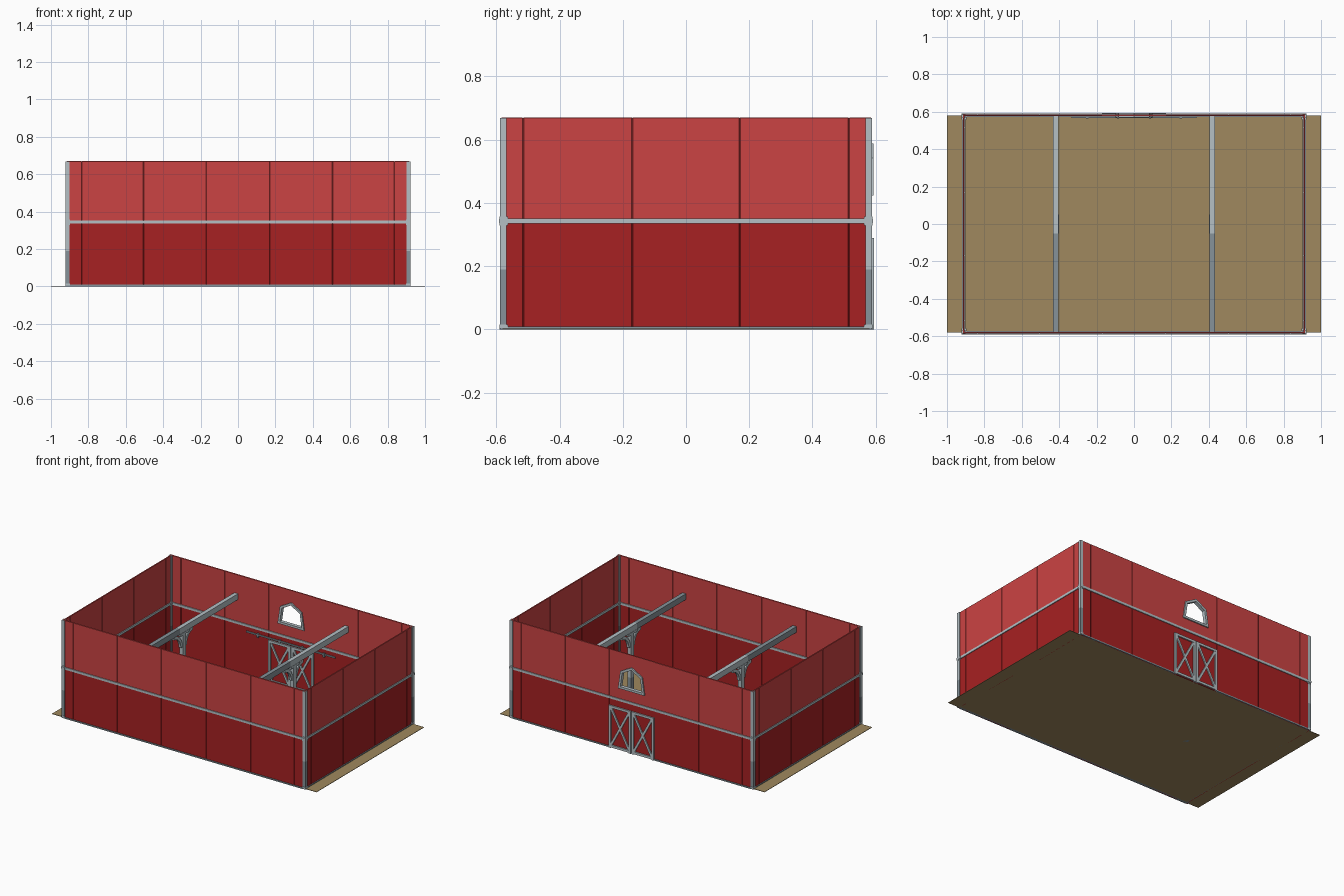
import bpy, bmesh, math
from mathutils import Vector

if "Cube" in bpy.data.objects:
    bpy.data.objects.remove(bpy.data.objects["Cube"])


def mat(name, col):
    m = bpy.data.materials.new(name)
    m.diffuse_color = (*col, 1)
    m.use_nodes = True
    m.node_tree.nodes["Principled BSDF"].inputs["Base Color"].default_value = m.diffuse_color
    return m


UPPER = mat("upper red", (0.60, 0.056, 0.056))
LOWER = mat("lower dark red", (0.39, 0.015, 0.016))
LIGHT = mat("light grey timber", (0.46, 0.53, 0.56))
DARK = mat("dark grey timber", (0.24, 0.29, 0.32))
EARTH = mat("tan earth", (0.35, 0.25, 0.112))

HX, HY, H, MID, T = 0.915, 0.585, 0.67, 0.343, 0.008


def finish(name, bm, m, bevel=0):
    bmesh.ops.recalc_face_normals(bm, faces=bm.faces)
    me = bpy.data.meshes.new(name)
    bm.to_mesh(me)
    bm.free()
    me.materials.append(m)
    ob = bpy.data.objects.new(name, me)
    bpy.context.collection.objects.link(ob)
    if bevel:
        mod = ob.modifiers.new("bevel", 'BEVEL')
        mod.width, mod.segments = bevel, 1
    return ob


def box(name, x, y, z, m, bevel=0):
    """Box from (min, max) pairs."""
    bm = bmesh.new()
    bmesh.ops.create_cube(bm, size=1)
    for v in bm.verts:
        v.co = Vector([(a + b) / 2 + c * abs(b - a) for (a, b), c in zip((x, y, z), v.co)])
    return finish(name, bm, m, bevel)


def prism(name, pts, lo, hi, m, axis='y'):
    """Extrude a profile of (u, z) points along y or x."""
    bm = bmesh.new()
    place = (lambda u, z: (u, lo, z)) if axis == 'y' else (lambda u, z: (lo, u, z))
    f = bm.faces.new([bm.verts.new(place(*p)) for p in pts])
    ext = bmesh.ops.extrude_face_region(bm, geom=[f])
    d = (0, hi - lo, 0) if axis == 'y' else (hi - lo, 0, 0)
    bmesh.ops.translate(bm, vec=d, verts=[g for g in ext["geom"] if isinstance(g, bmesh.types.BMVert)])
    return finish(name, bm, m)


def bar(name, a, b, w, lo, hi, m, axis='y'):
    """Slanted flat bar between two (u, z) points."""
    a, b = Vector(a), Vector(b)
    d = (b - a).normalized()
    n = Vector((-d.y, d.x)) * w / 2
    return prism(name, [a + n, b + n, b - n, a - n], lo, hi, m, axis)


# earth floor
box("floor", (-1, 1), (-0.58, 0.58), (0, 0.003), EARTH)

# wall panels, two tiers, split at the seams
xs = [-HX, -0.835, -0.505, -0.17, 0.17, 0.505, 0.835, HX]
ys = [-HY, -0.515, -0.17, 0.17, 0.515, HY]
for tier, m, z in (("lower", LOWER, (0, MID)), ("upper", UPPER, (MID, H))):
    for side, s in (("front", -1), ("back", 1)):
        for a, b in zip(xs, xs[1:]):
            if s == 1 and abs(a + b) < 0.01:
                continue
            box(f"{side}_{tier}_panel", (a, b), (s * (HY - T), s * HY), z, m, 0.002)
    for side, s in (("left", -1), ("right", 1)):
        for a, b in zip(ys, ys[1:]):
            box(f"{side}_{tier}_panel", (s * (HX - T), s * HX), (a, b), z, m, 0.002)

# window panel in the back wall, built as two halves round the opening
outer = [(0, 0.588), (0.082, 0.543), (0.10, 0.423)]
inner = [(0, 0.570), (0.068, 0.533), (0.082, 0.438)]
for s in (-1, 1):
    hole = [(0, 0.578), (0.075, 0.538), (0.09, 0.43), (0, 0.43)]
    pts = [(0, MID), (0.17, MID), (0.17, H), (0, H)] + hole
    prism("window_wall_panel", [(s * x, z) for x, z in pts], HY - T, HY, UPPER)
    o = outer + [(0, 0.423)]
    i = inner + [(0, 0.438)]
    prism("window_frame", [(s * x, z) for x, z in o + i[::-1]], HY - T - 0.008, HY + 0.008, LIGHT)

# wall below the window, above the doors
DW, DH = 0.17, 0.29
box("door_lintel_wall", (-DW, DW), (HY - T, HY), (DH, MID), LOWER)

# double doors, braced on both faces
for s in (-1, 1):
    a, b = sorted((s * 0.002, s * DW))
    box("door_leaf", (a, b), (HY - T, HY), (0, DH), LOWER)
    for lo, hi in ((HY, HY + 0.009), (HY - T - 0.009, HY - T)):
        w = 0.016
        for x in (a, b - w):
            box("door_stile", (x, x + w), (lo, hi), (0, DH), LIGHT)
        for z in (0.004, DH - w):
            box("door_rail", (a + w, b - w), (lo, hi), (z, z + w), LIGHT)
        bar("door_brace", (a + w, 0.02), (b - w, DH - w), 0.015, lo + 0.001, hi - 0.001, LIGHT)
        bar("door_brace", (a + w, DH - w), (b - w, 0.02), 0.015, lo + 0.001, hi - 0.001, LIGHT)

# sliding door track and hangers
box("door_track", (-0.335, 0.335), (0.567, 0.573), (0.298, 0.308), DARK)
for x in (-0.25, -0.085, 0.085, 0.25):
    box("track_hanger", (x - 0.006, x + 0.006), (0.565, HY - T), (0.285, 0.312), DARK)

# corner posts, darker at the foot, with joint blocks at the band
for sx in (-1, 1):
    for sy in (-1, 1):
        for m, z in ((DARK, (0, 0.19)), (LIGHT, (0.19, H - 0.002))):
            box("corner_post", (sx * 0.900, sx * 0.921), (sy * 0.567, sy * 0.588), z, m)
        box("band_joint", (sx * 0.896, sx * 0.923), (sy * 0.558, sy * 0.592), (0.336, 0.350), LIGHT)
        for z in ((0.328, 0.358), (0.004, 0.016)):
            box("post_collar", (sx * 0.898, sx * 0.922), (sy * 0.563, sy * 0.590), z, LIGHT)

# middle band and sill, proud of both wall faces
for s in (-1, 1):
    for name, m, z in (("middle_band", LIGHT, (0.335, 0.351)), ("sill", DARK, (0, 0.009))):
        y = (s * (HY - T - 0.006), s * (HY + 0.005))
        x = (s * (HX - T - 0.006), s * (HX + 0.005))
        if name == "sill" and s == 1:
            for k in (-1, 1):
                box(name, (k * DW, k * 0.905), y, z, m)
        else:
            box(name, (-0.905, 0.905), y, z, m)
        box(name, x, (-0.57, 0.57), z, m)

# inner frames: tie beam, centre post, curved braces
for s in (-1, 1):
    c = s * 0.418
    for m, y in ((DARK, (-HY + T, -0.05)), (LIGHT, (-0.05, HY - T))):
        box("tie_beam", (c - 0.014, c + 0.014), y, (0.50, 0.54), m)
    for m, z in ((DARK, (0, 0.19)), (LIGHT, (0.19, 0.50))):
        box("centre_post", (c - 0.014, c + 0.014), (-0.016, 0.016), z, m)
    box("post_cap", (c - 0.016, c + 0.016), (-0.05, 0.05), (0.485, 0.50), LIGHT)
    for k in (-1, 1):
        arc = [(k * (0.10 - 0.086 * math.cos(t)), 0.40 + 0.10 * math.sin(t))
               for t in [i * math.pi / 10 for i in range(6)]]
        back = [(k * (0.10 - 0.068 * math.cos(t)), 0.40 + 0.078 * math.sin(t))
                for t in [i * math.pi / 10 for i in range(5, -1, -1)]]
        prism("curved_brace", arc + back, c - 0.009, c + 0.009, LIGHT, 'x')
